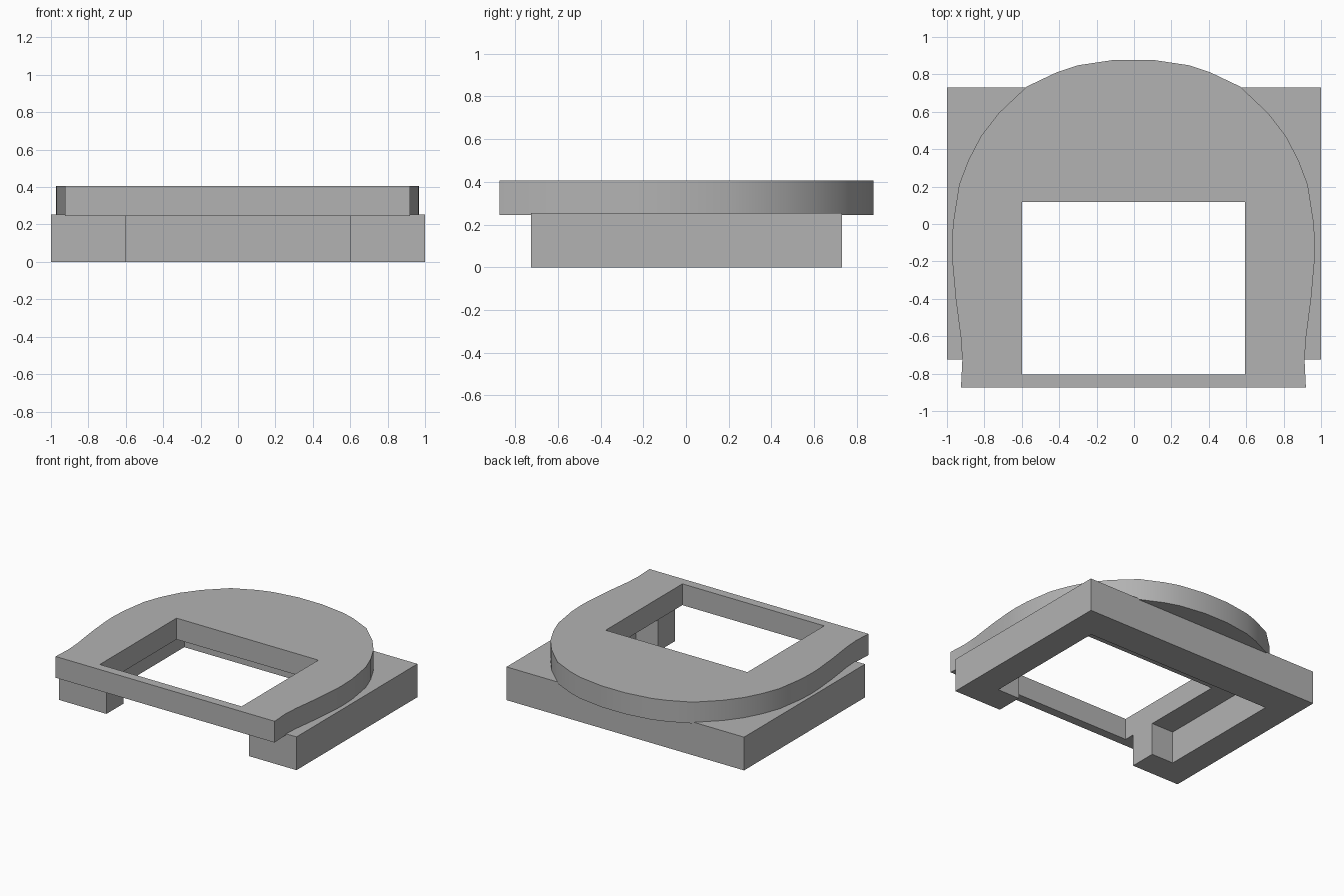
import bpy
import bmesh
from math import radians

cube = bpy.data.objects.get("Cube")
if cube:
    bpy.data.objects.remove(cube, do_unlink=True)

# Single plain grey
GREY = (0.45, 0.45, 0.45, 1.0)
grey = bpy.data.materials.new("plain_grey")
grey.use_nodes = True
grey.diffuse_color = GREY
grey.node_tree.nodes["Principled BSDF"].inputs["Base Color"].default_value = GREY


def mirrored_slab(name, half_outline, bottom, top, shift=0.0):
    """Extrude a half outline upward and mirror it across x = 0."""
    bm = bmesh.new()
    face = bm.faces.new([bm.verts.new((x, y, bottom)) for x, y in half_outline])
    raised = bmesh.ops.extrude_face_region(bm, geom=[face], use_keep_orig=True)["geom"]
    for v in raised:
        if isinstance(v, bmesh.types.BMVert):
            v.co.z = top
    # Open the walls on the mirror plane so the halves join cleanly
    seam = [f for f in bm.faces if all(abs(v.co.x) < 1e-5 for v in f.verts)]
    bmesh.ops.recalc_face_normals(bm, faces=bm.faces)
    bmesh.ops.delete(bm, geom=seam, context='FACES')

    mesh = bpy.data.meshes.new(name)
    bm.to_mesh(mesh)
    bm.free()
    mesh.materials.append(grey)
    obj = bpy.data.objects.new(name, mesh)
    bpy.context.collection.objects.link(obj)
    obj.location.x = shift
    mirror = obj.modifiers.new("mirror", 'MIRROR')
    mirror.use_clip = True

    bpy.ops.object.select_all(action='DESELECT')
    obj.select_set(True)
    bpy.context.view_layer.objects.active = obj
    bpy.ops.object.modifier_apply(modifier=mirror.name)
    bpy.ops.object.shade_smooth_by_angle(angle=radians(30))
    return obj


# U-shaped base with inward feet at the front ends
base_half = [(0, 0.73), (1, 0.73), (1, -0.725), (0.6, -0.725),
             (0.6, -0.52), (0.785, -0.52), (0.785, 0.475), (0, 0.475)]
mirrored_slab("base_frame", base_half, 0.0, 0.253)

# Rounded top plate with a rectangular window
rim = [(0.922, -0.873), (0.915, -0.73), (0.922, -0.615), (0.95, -0.4),
       (0.968, -0.2), (0.97, -0.12), (0.965, 0), (0.932, 0.21), (0.883, 0.34),
       (0.815, 0.47), (0.72, 0.593), (0.57, 0.735), (0.408, 0.812),
       (0.3, 0.848), (0.1, 0.878)]
window = [(0, 0.118), (0.597, 0.118), (0.597, -0.805), (0, -0.805)]
plate_half = [(0, -0.873)] + rim + [(0, 0.878)] + window
mirrored_slab("top_plate", plate_half, 0.245, 0.407, shift=-0.003)
